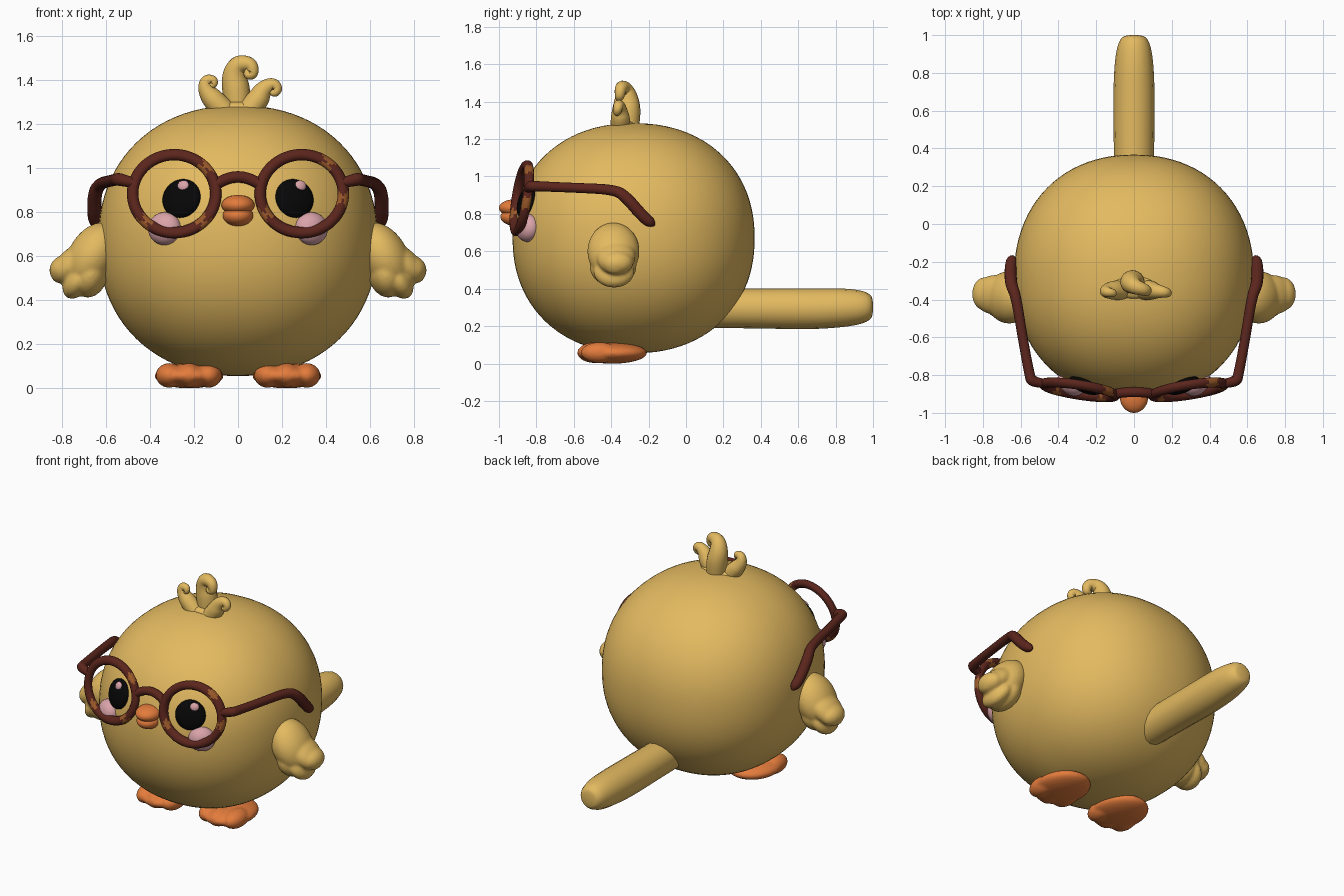
import bpy, bmesh, math
from mathutils import Vector, Matrix

cube = bpy.data.objects.get("Cube")
if cube:
    bpy.data.objects.remove(cube, do_unlink=True)


def material(name, rgb):
    m = bpy.data.materials.new(name)
    m.use_nodes = True
    m.diffuse_color = (*rgb, 1)
    m.node_tree.nodes["Principled BSDF"].inputs["Base Color"].default_value = (*rgb, 1)
    return m


YELLOW = material("warm yellow", (0.77, 0.49, 0.118))
ORANGE = material("orange", (0.77, 0.20, 0.045))
BROWN = material("dark brown", (0.105, 0.019, 0.012))
TAN = material("tortoise tan", (0.32, 0.10, 0.022))
PINK = material("pink", (0.70, 0.37, 0.40))
BLACK = material("black", (0.002, 0.002, 0.002))

CENTRE = Vector((0, -0.28, 0.67))
RADII = Vector((0.635, 0.647, 0.615))
PLUMP = 2.17  # exponent that makes the body fuller than a plain ellipsoid


def finish(name, bm, *mats):
    mesh = bpy.data.meshes.new(name)
    for f in bm.faces:
        f.smooth = True
    bm.to_mesh(mesh)
    bm.free()
    for m in mats:
        mesh.materials.append(m)
    ob = bpy.data.objects.new(name, mesh)
    bpy.context.collection.objects.link(ob)
    return ob


def blob(name, mat, parts, voxel=0, segments=40):
    """Ellipsoids (centre, radii, rotation), optionally fused into one skin."""
    bm = bmesh.new()
    for centre, radii, rot in parts:
        m = Matrix.LocRotScale(Vector(centre), rot, Vector(radii))
        bmesh.ops.create_uvsphere(bm, u_segments=segments, v_segments=segments // 2,
                                  radius=1, matrix=m)
    for v in bm.verts:
        v.co.z = max(v.co.z, 0)
    ob = finish(name, bm, mat)
    if voxel:
        r = ob.modifiers.new("fuse", 'REMESH')
        r.mode, r.voxel_size, r.use_smooth_shade = 'VOXEL', voxel, True
        s = ob.modifiers.new("soften", 'SMOOTH')
        s.factor, s.iterations = 0.5, 4
    return ob


def tube(name, mat, points):
    """Smooth swept tube through control points (x, y, z, radius)."""
    cu = bpy.data.curves.new(name, 'CURVE')
    cu.dimensions = '3D'
    cu.bevel_depth, cu.bevel_resolution = 1, 6
    cu.use_fill_caps = True
    sp = cu.splines.new('NURBS')
    sp.points.add(len(points) - 1)
    for p, (x, y, z, r) in zip(sp.points, points):
        p.co, p.radius = (x, y, z, 1), r
    sp.order_u, sp.use_endpoint_u, sp.resolution_u = 3, True, 10
    sp.use_smooth = True
    ob = bpy.data.objects.new(name, cu)
    bpy.context.collection.objects.link(ob)
    cu.materials.append(mat)
    bpy.ops.object.select_all(action='DESELECT')
    ob.select_set(True)
    bpy.context.view_layer.objects.active = ob
    bpy.ops.object.convert(target='MESH')
    return ob


def on_face(x, z, lift):
    """Point on the front of the body and the rotation facing outward there."""
    dx, dz = x / RADII.x, (z - CENTRE.z) / RADII.z
    dy = -(1 - abs(dx) ** PLUMP - abs(dz) ** PLUMP) ** (1 / PLUMP)
    n = Vector([math.copysign(abs(d) ** (PLUMP - 1), d) / r
                for d, r in zip((dx, dy, dz), RADII)]).normalized()
    return Vector((x, CENTRE.y + dy * RADII.y, z)) + n * lift, n.to_track_quat('-Y', 'Z')


def face_spot(name, mat, x, z, radii, lift):
    p, rot = on_face(x, z, lift)
    blob(name, mat, [(p, radii, rot)], segments=32)


# Plump body
bm = bmesh.new()
bmesh.ops.create_uvsphere(bm, u_segments=96, v_segments=48, radius=1)
for v in bm.verts:
    v.co /= sum(abs(c) ** PLUMP for c in v.co) ** (1 / PLUMP)
    v.co = CENTRE + v.co * RADII
finish("body", bm, YELLOW)

# Tail with a rounded tip
tube("tail", YELLOW, [(0, 0.12, 0.295, 0.105), (0, 0.35, 0.295, 0.106), (0, 0.65, 0.292, 0.11),
                      (0, 0.83, 0.298, 0.105), (0, 0.94, 0.302, 0.09), (0, 0.99, 0.302, 0.066),
                      (0, 1.0, 0.302, 0.03), (0, 1.0005, 0.302, 0.001)])

# Beak
blob("beak", ORANGE, [((0, -0.915, 0.832), (0.075, 0.085, 0.046), None),
                      ((0, -0.912, 0.784), (0.069, 0.080, 0.048), None)])


# Glasses sit in a slightly wrapped, leaning plane
def lens_y(x, z):
    return -0.878 + 0.15 * (abs(x) - 0.29) + 0.15 * (z - 0.885)


def rim(name, side, patches):
    bm = bmesh.new()
    n, k, tube_r = 96, 14, 0.026
    rings = []
    for i in range(n):
        a = math.tau * i / n
        ring = []
        for j in range(k):
            b = math.tau * j / k
            x = side * 0.29 + (0.189 + tube_r * math.cos(b)) * math.cos(a)
            z = 0.884 + (0.177 + tube_r * math.cos(b)) * math.sin(a)
            ring.append(bm.verts.new((x, lens_y(x, z) + tube_r * math.sin(b), z)))
        rings.append(ring)
    for i in range(n):
        for j in range(k):
            q, p, l = (i + 1) % n, rings[i], (j + 1) % k
            f = bm.faces.new((p[j], rings[q][j], rings[q][l], p[l]))
            # Mottled patches at chosen angles, with a wavy edge
            deg = 360 * i / n
            width = 7 + 5 * math.sin(j * 1.7)
            if any(abs((deg - c + 180) % 360 - 180) < width for c in patches):
                f.material_index = 1
    bmesh.ops.recalc_face_normals(bm, faces=bm.faces)
    finish(name, bm, BROWN, TAN)


rim("right_rim", -1, (40, 224, 312))
rim("left_rim", 1, (50, 209, 351))
tube("bridge", BROWN, [(-0.10, lens_y(0.1, 0.93), 0.925, 0.025), (-0.05, -0.89, 0.96, 0.026),
                       (0.05, -0.89, 0.96, 0.026), (0.10, lens_y(0.1, 0.93), 0.925, 0.025)])

for side, s in (("left", 1), ("right", -1)):
    # Glasses arm
    tube(side + "_glasses_arm", BROWN, [
        (s * x, y, z, r) for x, y, z, r in (
            (0.465, -0.845, 0.93, 0.022), (0.54, -0.838, 0.95, 0.03), (0.553, -0.80, 0.948, 0.027),
            (0.59, -0.60, 0.94, 0.026), (0.625, -0.38, 0.93, 0.028), (0.652, -0.32, 0.89, 0.032),
            (0.654, -0.23, 0.785, 0.032), (0.645, -0.18, 0.747, 0.028), (0.643, -0.168, 0.738, 0.004))])

    # Eye, highlight and cheek
    eye = s * 0.258
    face_spot(side + "_eye", BLACK, eye, 0.863, (0.092, 0.036, 0.091), -0.004)
    face_spot(side + "_eye_highlight", PINK, eye + 0.017, 0.912, (0.027, 0.014, 0.025), 0.024)
    face_spot(side + "_cheek", PINK, s * 0.333, 0.725, (0.08, 0.06, 0.075), 0)

    # Wing: broad shoulder mass with drooping feather lobes
    def lobe(x, y, z, length, depth, thick, angle):
        return ((s * x, y, z), (length, depth, thick),
                Matrix.Rotation(math.radians(s * angle), 3, 'Y').to_quaternion())

    blob(side + "_wing", YELLOW, [
        lobe(0.66, -0.388, 0.60, 0.165, 0.139, 0.11, 60),
        lobe(0.735, -0.375, 0.575, 0.135, 0.105, 0.07, 38),
        lobe(0.79, -0.37, 0.54, 0.068, 0.088, 0.063, 30),
        lobe(0.725, -0.385, 0.495, 0.098, 0.11, 0.06, 58),
        lobe(0.67, -0.39, 0.52, 0.11, 0.125, 0.08, 75)], voxel=0.009)

    # Foot: broad oval sole with three shallow toes
    toes = [((s * x, y, 0.058), (0.062, 0.10, 0.056), None)
            for x, y in ((0.135, -0.462), (0.222, -0.482), (0.312, -0.462))]
    blob(side + "_foot", ORANGE, toes + [((s * 0.222, -0.395, 0.056), (0.157, 0.187, 0.057), None)],
         voxel=0.009)

# Curled head tufts, each a tapered hook
tube("middle_tuft", YELLOW, [
    (0.0, -0.31, 1.24, 0.055), (-0.005, -0.305, 1.34, 0.066), (-0.02, -0.31, 1.42, 0.056),
    (0.0, -0.33, 1.475, 0.042), (0.06, -0.35, 1.475, 0.032), (0.07, -0.355, 1.425, 0.026),
    (0.035, -0.36, 1.425, 0.020), (0.045, -0.365, 1.455, 0.004)])
tube("right_tuft", YELLOW, [
    (-0.04, -0.35, 1.24, 0.05), (-0.105, -0.35, 1.30, 0.054), (-0.15, -0.355, 1.36, 0.036),
    (-0.145, -0.36, 1.402, 0.026), (-0.108, -0.365, 1.40, 0.021), (-0.115, -0.37, 1.37, 0.017),
    (-0.13, -0.37, 1.385, 0.004)])
tube("left_tuft", YELLOW, [
    (0.03, -0.35, 1.24, 0.05), (0.085, -0.35, 1.30, 0.055), (0.115, -0.355, 1.36, 0.04),
    (0.16, -0.36, 1.385, 0.029), (0.182, -0.365, 1.36, 0.023), (0.16, -0.37, 1.335, 0.02),
    (0.14, -0.37, 1.355, 0.004)])
blob("tuft_base", YELLOW, [((0, -0.335, 1.275), (0.12, 0.06, 0.03), None)])
